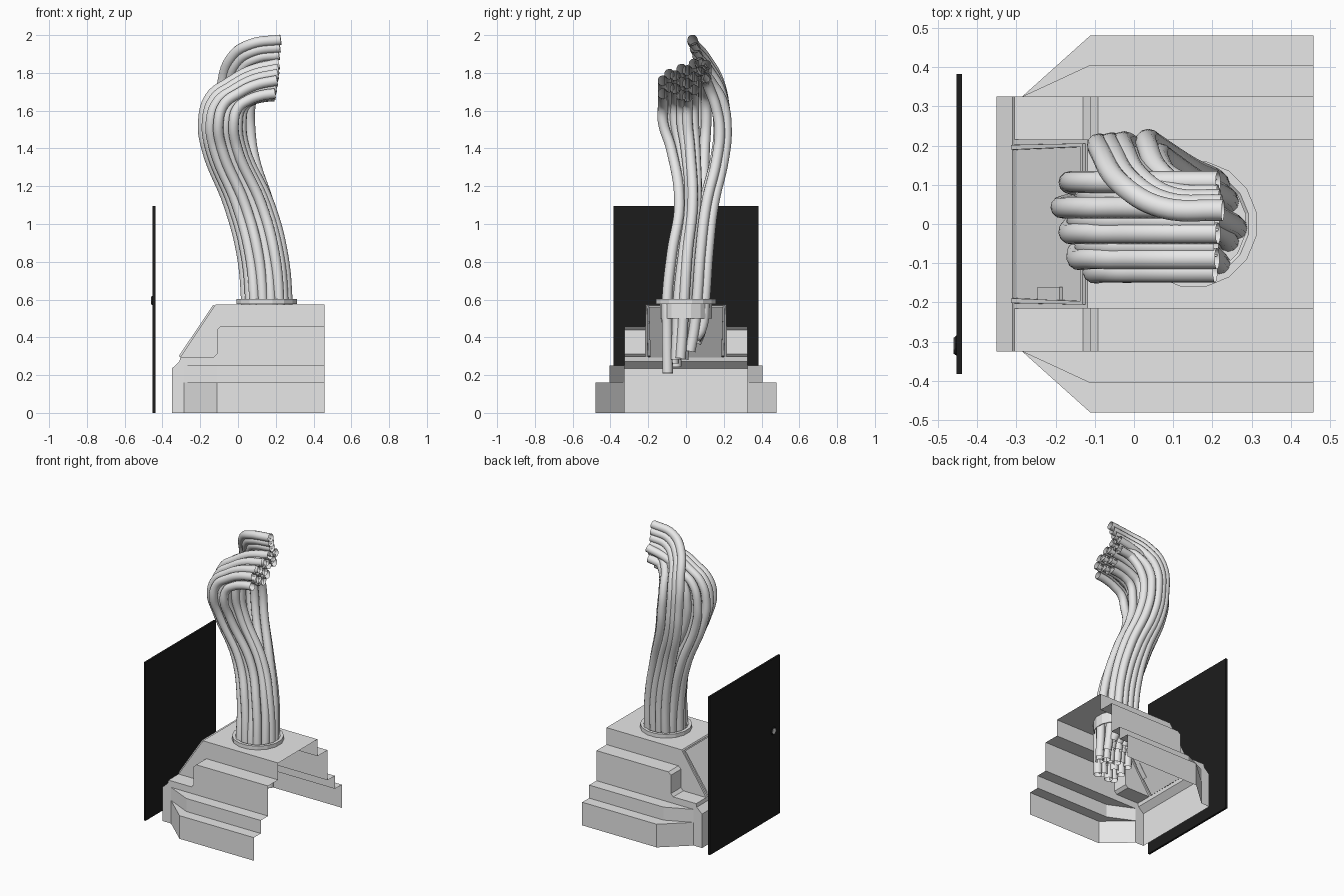
import bpy, bmesh, math, random
from mathutils import Vector, Matrix

if "Cube" in bpy.data.objects:
    bpy.data.objects.remove(bpy.data.objects["Cube"])

random.seed(4)


def material(name, c):
    m = bpy.data.materials.new(name)
    m.diffuse_color = (*c, 1)
    m.use_nodes = True
    m.node_tree.nodes["Principled BSDF"].inputs["Base Color"].default_value = m.diffuse_color
    return m


GREY = material("light grey", (0.8, 0.8, 0.8))
BLACK = material("black", (0.012, 0.012, 0.012))


def finish(name, bm, mat):
    me = bpy.data.meshes.new(name)
    bm.to_mesh(me)
    bm.free()
    me.materials.append(mat)
    ob = bpy.data.objects.new(name, me)
    bpy.context.collection.objects.link(ob)
    return ob


def box(name, centre, size, mat, rot=None):
    bm = bmesh.new()
    bmesh.ops.create_cube(bm, size=1, matrix=Matrix.Diagonal((*size, 1)))
    if rot:
        bm.transform(rot)
    bm.transform(Matrix.Translation(centre))
    return finish(name, bm, mat)


def lathe(name, profile, sides, matrix, mat):
    """Closed (radius, height) profile spun around local z."""
    bm = bmesh.new()
    rings = [[bm.verts.new((r * math.cos(a), r * math.sin(a), z)) for r, z in profile]
             for a in (2 * math.pi * (i + 0.5) / sides for i in range(sides))]
    n = len(profile)
    for i in range(sides):
        a, b = rings[i], rings[(i + 1) % sides]
        for j in range(n):
            k = (j + 1) % n
            bm.faces.new((a[j], b[j], b[k], a[k]))
    bmesh.ops.recalc_face_normals(bm, faces=bm.faces)
    bm.transform(matrix)
    return finish(name, bm, mat)


# stepped housing: a thin shell, open underneath and at the +x end
bm = bmesh.new()


def face(pts):
    return bm.faces.new([bm.verts.new(p) for p in pts])


def strip(a, b):
    for i in range(len(a) - 1):
        face((a[i], a[i + 1], b[i + 1], b[i]))


END = 0.458
SLOPE_LOW, SLOPE_TOP = (-0.305, 0.295), (-0.118, 0.575)
nose = [(-0.35, 0), (-0.35, 0.235), (-0.31, 0.272), SLOPE_LOW]
arm = [SLOPE_LOW, (-0.13, 0.295), (-0.112, 0.313), (-0.112, 0.44), (-0.092, 0.458), (END, 0.458)]
outer = [(END, 0.48), (-0.112, 0.48), (-0.285, 0.325)]
inner = [(END, 0.405), (-0.112, 0.405), (-0.285, 0.325)]
ridge = [(END, 0.325), (-0.112, 0.325), (-0.285, 0.325)]


def at_y(profile, y):
    return [(x, y, z) for x, z in profile]


for s in (1, -1):
    def at_z(plan, z):
        return [(x, s * y, z) for x, y in plan]
    # lower two steps: wall, ledge, wall, ledge
    strip(at_z(outer, 0), at_z(outer, 0.16))
    strip(at_z(outer, 0.16)[:2], at_z(inner, 0.16)[:2])
    face(at_z(outer, 0.16)[1:] + at_z(inner, 0.16)[1:2])
    strip(at_z(inner, 0.16), at_z(inner, 0.25))
    strip(at_z(inner, 0.25)[:2], at_z(ridge, 0.25)[:2])
    face(at_z(inner, 0.25)[1:] + at_z(ridge, 0.25)[1:2])
    # side wall, shoulder and centre wall
    face(at_y(nose + arm[1:] + [(END, 0.25), (-0.112, 0.25), (-0.285, 0.25),
                               (-0.285, 0.16), (-0.285, 0)], s * 0.325))
    strip(at_y(arm, s * 0.325), at_y(arm, s * 0.215))
    face(at_y(arm + [(END, 0.575), SLOPE_TOP], s * 0.215))
strip(at_y(nose, 0.325), at_y(nose, -0.325))
strip(at_y([SLOPE_TOP, (END, 0.575)], 0.215), at_y([SLOPE_TOP, (END, 0.575)], -0.215))
face(at_y([SLOPE_LOW, SLOPE_TOP], 0.215) + at_y([SLOPE_TOP, SLOPE_LOW], -0.215))
bmesh.ops.remove_doubles(bm, verts=bm.verts, dist=0.0005)
bmesh.ops.recalc_face_normals(bm, faces=bm.faces)
bm.normal_update()
if max(bm.faces, key=lambda f: f.calc_center_median().z).normal.z < 0:
    bmesh.ops.reverse_faces(bm, faces=bm.faces)
# raised frame with a sunken panel on the sloping end
bm.normal_update()
mid = Vector(((SLOPE_LOW[0] + SLOPE_TOP[0]) / 2, 0, (SLOPE_LOW[1] + SLOPE_TOP[1]) / 2))
slope = min(bm.faces, key=lambda f: (f.calc_center_median() - mid).length)
out = slope.normal.copy()
for thickness, move in ((0.013, 0), (0.0005, 0.01), (0.012, 0), (0.0005, -0.014)):
    bmesh.ops.inset_region(bm, faces=[slope], thickness=thickness, depth=0)
    for v in slope.verts:
        v.co += out * move
finish("stepped_housing", bm, GREY)

# latch on the sloping panel
tilt = -math.atan2(0.28, 0.187)
box("panel_latch", Vector((-0.213, -0.178, 0.432)), (0.1, 0.036, 0.012), GREY,
    Matrix.Rotation(tilt, 4, 'Y'))

# collar through the top
lathe("collar", [(0.14, 0.5), (0.14, 0.577), (0.163, 0.577), (0.163, 0.603),
                 (0.142, 0.603), (0.134, 0.596), (0.134, 0.5)], 16,
      Matrix.Translation((0.152, 0, 0)), GREY)

# upright dark panel with its knob
box("upright_panel", (-0.445, 0, 0.547), (0.014, 0.766, 1.094), BLACK)
knob_at = Matrix.Translation((-0.45, -0.31, 0.595)) @ Matrix.Rotation(-math.pi / 2, 4, 'Y')
lathe("knob", [(0.001, 0), (0.029, 0), (0.023, 0.007), (0.001, 0.008)], 12, knob_at, BLACK)
lathe("knob_badge", [(0.001, 0.006), (0.021, 0.006), (0.021, 0.0095), (0.001, 0.0095)], 6, knob_at, GREY)


# bundle of bending tubes, packed in a rough hexagon at the collar
def mix(a, b, t):
    return a + (b - a) * t


def path(dx, dy, row, i, rank):
    stagger = (-1) ** i
    x, y = 0.152 + dx, dy + 0.009 * stagger * (abs(row) < 2)
    low = 0.225 + (dy + 0.09) * 0.75 + random.uniform(-0.015, 0.04)
    pts = [(x, y * 0.75 - 0.022, low), (x, y * 0.9 - 0.01, 0.44), (x, y, 0.6)]
    if rank is None:
        # front group: leans to -x and curls over low
        a = (0.109 - dx) / 0.218
        xb, yb = -0.083 + dx * 0.93, 0.025 + dy * 1.3 + 0.017 * stagger
        lift = (row + 2) * 0.01
        pts += [(0.127 + dx, dy * 0.82 + 0.018 + 0.01 * stagger, 0.85),
                (0.06 + dx, dy * 0.7 + 0.045 + 0.01 * stagger, 1.1),
                (-0.065 + dx * 0.93, dy + 0.035 + 0.014 * stagger, 1.4),
                (xb, yb, 1.54),
                (mix(xb, 0.2, 0.1), yb, 1.605 + 0.05 * a + lift),
                (mix(xb, 0.2, 0.35), yb, 1.638 + 0.09 * a + lift),
                (mix(xb, 0.2, 0.65), yb, 1.652 + 0.14 * a + lift),
                (0.192 + 0.025 * a, yb, 1.657 + 0.172 * a + lift)]
    else:
        # back group: bows to +y, rises to the top and curls over
        o = 1 - rank / 5
        xb = -0.085 + 0.03 * rank
        yb = 0.218 - (0.04 if row == 1 else 0) - 0.015 * o
        ye = 0.1 - 0.065 * o
        pts += [(x - 0.018, y + 0.018, 0.85),
                (mix(x, xb, 0.42), mix(y, yb, 0.4), 1.1),
                (mix(x, xb, 0.88), mix(y, yb, 0.88), 1.35),
                (xb, yb, 1.5),
                (xb, yb - 0.02, 1.62 + 0.11 * o),
                (mix(xb, 0.2, 0.2), mix(yb - 0.03, ye, 0.55), 1.72 + 0.17 * o),
                (mix(xb, 0.2, 0.55), mix(yb - 0.03, ye, 0.95), 1.765 + 0.188 * o),
                (0.205 + 0.022 * o, ye, 1.775 + 0.2 * o)]
    return pts


curve = bpy.data.curves.new("tube_bundle", 'CURVE')
curve.dimensions = '3D'
curve.bevel_depth = 0.0275
curve.bevel_resolution = 4
curve.resolution_u = 7
cells = [((i - (5 - abs(r)) / 2) * 0.0436, r * 0.05, r, i)
         for r in range(-2, 3) for i in range(6 - abs(r))]
back = sorted(c for c in cells if c[2] == 2 or (c[2] == 1 and c[0] > 0.01))
for c in cells:
    pts = path(*c, back.index(c) if c in back else None)
    sp = curve.splines.new('BEZIER')
    sp.bezier_points.add(len(pts) - 1)
    for bp, p in zip(sp.bezier_points, pts):
        bp.co = p
        bp.handle_left_type = bp.handle_right_type = 'AUTO'
tubes = bpy.data.objects.new("tube_bundle", curve)
bpy.context.collection.objects.link(tubes)
curve.materials.append(GREY)
bpy.context.view_layer.objects.active = tubes
tubes.select_set(True)
bpy.ops.object.convert(target='MESH')
bpy.ops.object.shade_smooth_by_angle(angle=math.radians(40))
